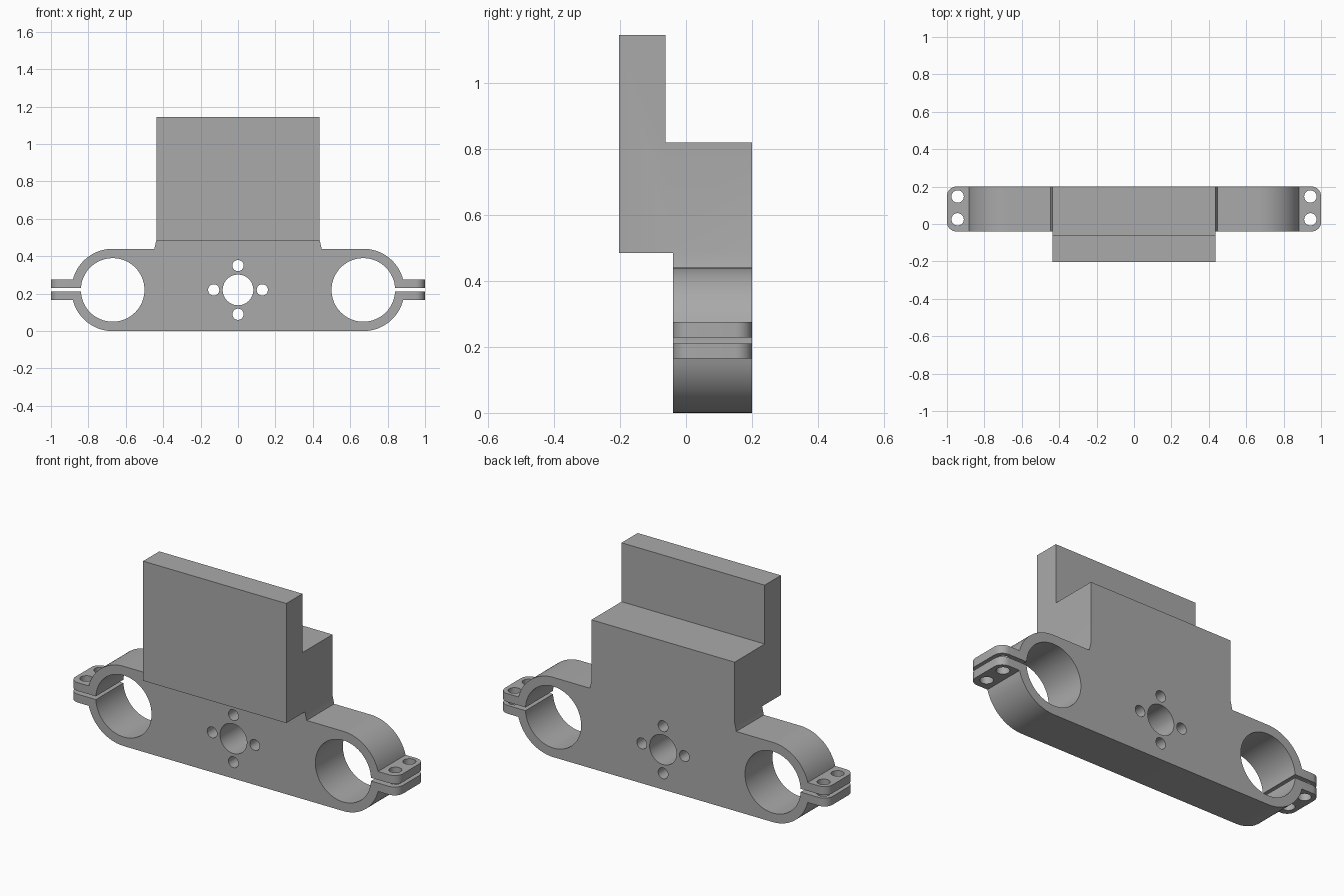
import bpy
import bmesh
from math import sin, cos, pi, asin, sqrt
from mathutils import Matrix

cube = bpy.data.objects.get("Cube")
if cube:
    bpy.data.objects.remove(cube, do_unlink=True)

grey = bpy.data.materials.new("machined grey")
grey.use_nodes = True
colour = (0.4, 0.4, 0.4, 1)
grey.diffuse_color = colour
grey.node_tree.nodes["Principled BSDF"].inputs["Base Color"].default_value = colour

# Main dimensions
FRONT, BACK = -0.04, 0.2
MID, RING_X, RING_R = 0.22, 0.67, 0.22
BLOCK_X, STEP_Z, BLOCK_TOP = 0.437, 0.485, 0.82
EAR = 0.055


def add_object(name, bm):
    bmesh.ops.recalc_face_normals(bm, faces=bm.faces)
    mesh = bpy.data.meshes.new(name)
    bm.to_mesh(mesh)
    bm.free()
    mesh.materials.append(grey)
    obj = bpy.data.objects.new(name, mesh)
    bpy.context.collection.objects.link(obj)
    return obj


def extruded(points, offset):
    bm = bmesh.new()
    face = bm.faces.new([bm.verts.new(p) for p in points])
    out = bmesh.ops.extrude_face_region(bm, geom=[face])
    verts = [g for g in out["geom"] if isinstance(g, bmesh.types.BMVert)]
    bmesh.ops.translate(bm, verts=verts, vec=offset)
    return bm


def boolean(target, tool, operation):
    mod = target.modifiers.new(tool.name, "BOOLEAN")
    mod.operation, mod.solver, mod.object = operation, "EXACT", tool
    bpy.context.view_layer.objects.active = target
    bpy.ops.object.modifier_apply(modifier=mod.name)
    bpy.data.objects.remove(tool, do_unlink=True)


def drill(target, radius, location, axis, segments=48):
    bm = bmesh.new()
    bmesh.ops.create_cone(bm, cap_ends=True, segments=segments, radius1=radius,
                          radius2=radius, depth=1)
    if axis == "Y":
        bmesh.ops.rotate(bm, verts=bm.verts, matrix=Matrix.Rotation(pi / 2, 3, "X"))
    bmesh.ops.translate(bm, verts=bm.verts, vec=location)
    boolean(target, add_object("drill", bm), "DIFFERENCE")


# Clamp body outline: right half from the bottom up, then mirrored
def ring_arc(start, end, steps=20):
    angles = [start + (end - start) * i / steps for i in range(steps + 1)]
    return [(RING_X + RING_R * cos(a), MID + RING_R * sin(a)) for a in angles]


ear_angle = asin(EAR / RING_R)
half = ring_arc(-pi / 2, -ear_angle)
half += [(1, MID - EAR), (1, MID + EAR)]
half += ring_arc(ear_angle, pi / 2)
half += [(BLOCK_X + 0.01, 2 * RING_R), (BLOCK_X, STEP_Z), (BLOCK_X, BLOCK_TOP)]
outline = half + [(-x, z) for x, z in reversed(half)]
bm = extruded([(x, FRONT, z) for x, z in outline], (0, BACK - FRONT, 0))

# Rounded ear corners
corners = [e for e in bm.edges if all(abs(v.co.x) > 0.99 for v in e.verts)
           and abs(e.verts[0].co.y - e.verts[1].co.y) < 0.001]
bmesh.ops.bevel(bm, geom=corners, offset=0.05, segments=8, profile=0.5, affect="EDGES")
body = add_object("clamp_body", bm)

# Front mounting slab, stepping over the top of the block
slab = [(-0.203, STEP_Z), (FRONT, STEP_Z), (FRONT, BLOCK_TOP),
        (-0.062, BLOCK_TOP), (-0.062, 1.145), (-0.203, 1.145)]
bm = extruded([(-BLOCK_X, y, z) for y, z in slab], (2 * BLOCK_X, 0, 0))
boolean(body, add_object("mounting_slab", bm), "UNION")

# Tube bores, clamp slots and ear bolt holes
for side in (-1, 1):
    drill(body, 0.17, (side * RING_X, 0, MID), "Y", 64)
    bm = bmesh.new()
    bmesh.ops.create_cube(bm, size=1, matrix=Matrix.Translation((side * 0.9, 0, MID))
                          @ Matrix.Diagonal((0.4, 1, 0.018, 1)))
    boolean(body, add_object("slot", bm), "DIFFERENCE")
    for y in (0.025, 0.147):
        drill(body, 0.033, (side * 0.943, y, MID), "Z", 32)

# Central bore with four bolt holes
drill(body, 0.082, (0, 0, MID), "Y")
for i in range(4):
    a = i * pi / 2
    drill(body, 0.03, (0.13 * cos(a), 0, MID + 0.13 * sin(a)), "Y", 32)

# Smooth curved walls, sharp edges
bpy.ops.object.select_all(action="DESELECT")
body.select_set(True)
bpy.context.view_layer.objects.active = body
bpy.ops.object.shade_smooth_by_angle(angle=pi / 9)
